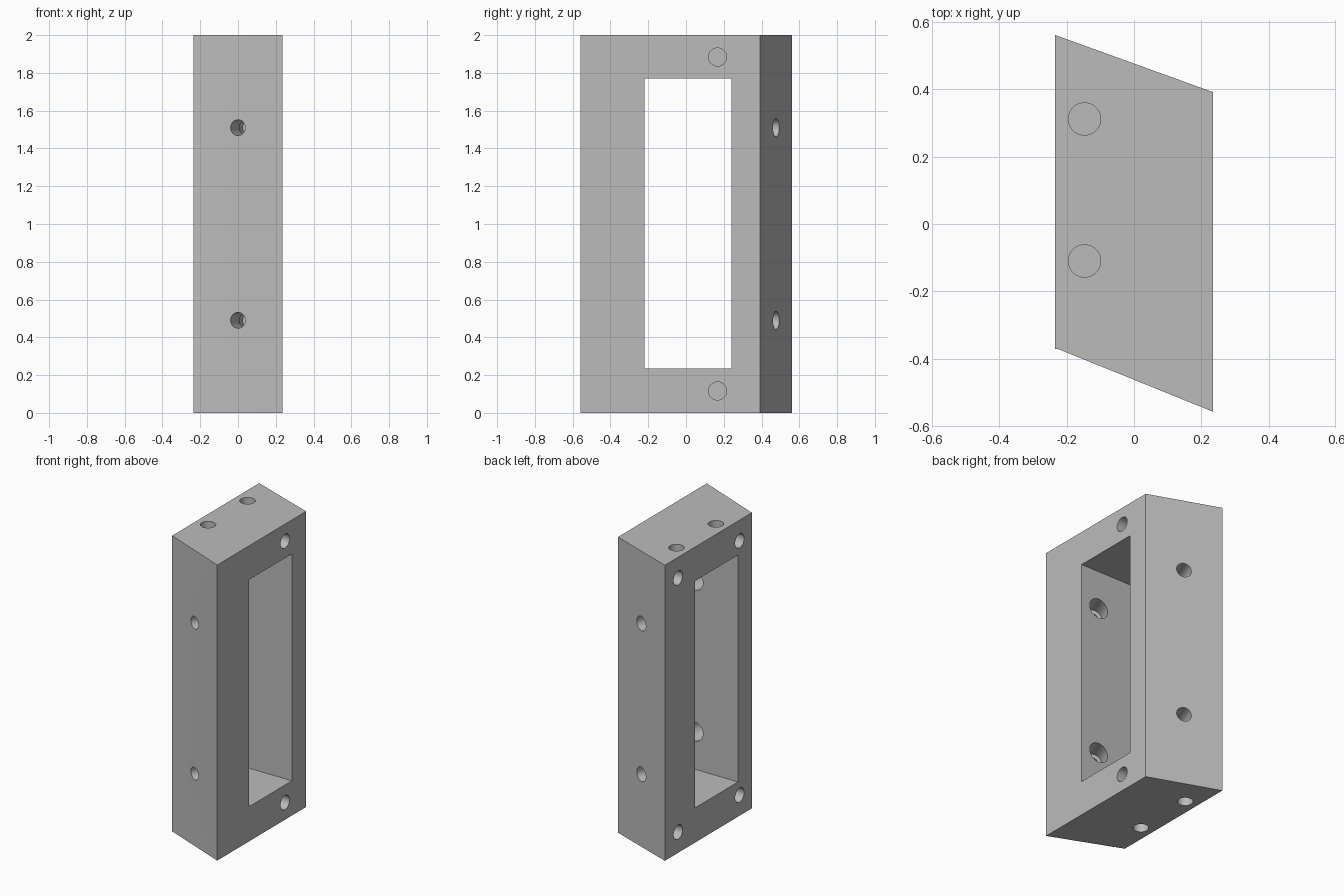
import bpy, bmesh, math
from mathutils import Vector

cube = bpy.data.objects.get("Cube")
if cube:
    bpy.data.objects.remove(cube, do_unlink=True)

grey = bpy.data.materials.new("plain grey")
grey.use_nodes = True
COLOUR = (0.5, 0.5, 0.5, 1)
grey.diffuse_color = COLOUR
grey.node_tree.nodes["Principled BSDF"].inputs["Base Color"].default_value = COLOUR

HALF, TOP = 0.235, 2.0


def prism(name, outline, z0, z1):
    """Extrude a plan outline upwards."""
    bm = bmesh.new()
    base = bm.faces.new([bm.verts.new((x, y, z0)) for x, y in outline])
    up = bmesh.ops.extrude_face_region(bm, geom=[base])
    moved = [v for v in up["geom"] if isinstance(v, bmesh.types.BMVert)]
    bmesh.ops.translate(bm, verts=moved, vec=(0, 0, z1 - z0))
    bmesh.ops.recalc_face_normals(bm, faces=bm.faces)
    mesh = bpy.data.meshes.new(name)
    bm.to_mesh(mesh)
    bm.free()
    mesh.materials.append(grey)
    obj = bpy.data.objects.new(name, mesh)
    bpy.context.collection.objects.link(obj)
    return obj


def cut(cutter):
    """Subtract a helper from the frame, then discard it."""
    cutter.hide_render = True
    mod = frame.modifiers.new("cut", 'BOOLEAN')
    mod.operation, mod.solver, mod.object = 'DIFFERENCE', 'EXACT', cutter
    bpy.context.view_layer.objects.active = frame
    bpy.ops.object.modifier_apply(modifier=mod.name)
    bpy.data.objects.remove(cutter, do_unlink=True)


def drill(point, direction, radius, start, end):
    """Drill a round hole along a direction, between two depths."""
    d = Vector(direction).normalized()
    bpy.ops.mesh.primitive_cylinder_add(
        vertices=40, radius=radius, depth=end - start,
        location=Vector(point) + d * (start + end) / 2,
        rotation=d.to_track_quat('Z', 'Y').to_euler())
    tool = bpy.context.object
    tool.data.materials.append(grey)
    cut(tool)


# Skewed block with slanted front and back
frame = prism("skewed_frame", [(-HALF, -0.372), (-0.225, -0.372), (HALF, -0.558),
                               (HALF, 0.392), (-HALF, 0.562)], 0, TOP)

# Rectangular window through the sides
cut(prism("window_cutter", [(-1, -0.22), (1, -0.22), (1, 0.24), (-1, 0.24)], 0.235, 1.77))

# Bolt holes square to the slanted ends; the front ones are counterbored inside
a, b = math.radians(22), math.radians(20)
front_in = (math.sin(a), math.cos(a), 0)
back_in = (-math.sin(b), -math.cos(b), 0)
for z in (0.49, 1.51):
    drill((0, -0.4625, z), front_in, 0.042, -0.1, 0.3)
    drill((0, -0.4625, z), front_in, 0.066, 0.125, 0.42)
    drill((0, 0.476, z), back_in, 0.048, -0.1, 0.16)

# Blind holes in the top, bottom and both sides, mirrored about mid height
for s in (-1, 1):
    for y in (-0.11, 0.312):
        drill((-0.147, y, 1 + s), (0, 0, -s), 0.048, -0.1, 0.16)
    for y in (-0.237, 0.42):
        drill((-HALF, y, 1 + s * 0.86), (1, 0, 0), 0.048, -0.1, 0.16)
    drill((HALF, 0.167, 1 + s * 0.884), (-1, 0, 0), 0.048, -0.1, 0.16)

bpy.ops.object.select_all(action='DESELECT')
frame.select_set(True)
bpy.context.view_layer.objects.active = frame
bpy.ops.object.shade_smooth_by_angle(angle=math.radians(30))
